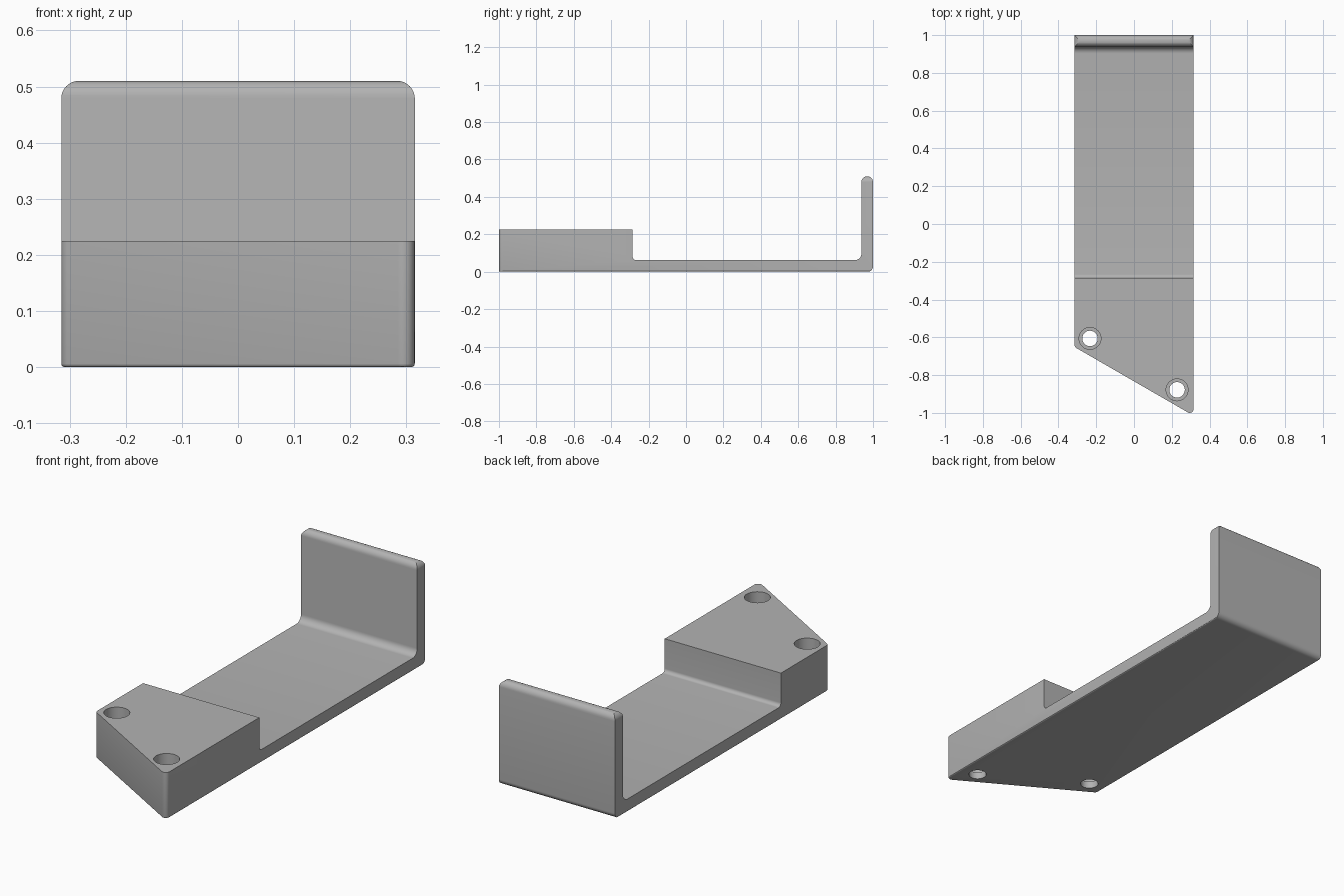
import bpy, bmesh, math
from mathutils import Vector

if "Cube" in bpy.data.objects:
    bpy.data.objects.remove(bpy.data.objects["Cube"])

HALF = 0.315        # half width
SEGS = 8            # steps per rounded corner


def rounded(points):
    """Outline from (u, v, radius) corners, each replaced by an arc."""
    out, n = [], len(points)
    for i, (u, v, r) in enumerate(points):
        p = Vector((u, v))
        if r == 0:
            out.append(p)
            continue
        a = (Vector(points[i - 1][:2]) - p).normalized()
        b = (Vector(points[(i + 1) % n][:2]) - p).normalized()
        half = a.angle(b) / 2
        centre = p + (a + b).normalized() * (r / math.sin(half))
        start = p + a * (r / math.tan(half)) - centre
        end = p + b * (r / math.tan(half)) - centre
        sweep = start.angle_signed(end)
        for k in range(SEGS + 1):
            t = -sweep * k / SEGS      # angle_signed is clockwise
            c, s = math.cos(t), math.sin(t)
            out.append(centre + Vector((start.x * c - start.y * s,
                                        start.x * s + start.y * c)))
    return out


def prism(name, outline, place, lo, hi, bottom_bevel=0):
    """Extrude an outline from lo to hi; place maps (u, v, w) to xyz."""
    bm = bmesh.new()
    low = [bm.verts.new(place(p.x, p.y, lo)) for p in outline]
    high = [bm.verts.new(place(p.x, p.y, hi)) for p in outline]
    base = bm.faces.new(low)
    bm.faces.new(high)
    n = len(low)
    for i in range(n):
        j = (i + 1) % n
        bm.faces.new((low[i], low[j], high[j], high[i]))
    bmesh.ops.recalc_face_normals(bm, faces=bm.faces)
    if bottom_bevel:
        bmesh.ops.bevel(bm, geom=list(base.edges), offset=bottom_bevel,
                        segments=3, profile=0.5, affect='EDGES')
    mesh = bpy.data.meshes.new(name)
    bm.to_mesh(mesh)
    bm.free()
    obj = bpy.data.objects.new(name, mesh)
    bpy.context.collection.objects.link(obj)
    return obj


def combine(obj, tool, operation):
    mod = obj.modifiers.new(operation, 'BOOLEAN')
    mod.operation, mod.object, mod.solver = operation, tool, 'EXACT'
    bpy.context.view_layer.objects.active = obj
    bpy.ops.object.modifier_apply(modifier=mod.name)
    bpy.data.objects.remove(tool)


# Side profile: mounting block, thin plate and upright lip
side = rounded([(-1.1, 0, 0), (1, 0, 0.028), (1, 0.51, 0.0305), (0.938, 0.51, 0.0305),
                (0.938, 0.062, 0.035), (-0.285, 0.062, 0.018),
                (-0.285, 0.225, 0), (-1.1, 0.225, 0)])
bracket = prism("hook_bracket", side, lambda u, v, w: (w, u, v), -0.4, 0.4)

# Plan outline: slanted front with softened corners and bottom edge
plan = rounded([(-HALF, -0.651, 0.02), (HALF, -1.0146, 0.02), (HALF, 1.1, 0), (-HALF, 1.1, 0)])
combine(bracket, prism("plan_cutter", plan, lambda u, v, w: (u, v, w), 0, 0.7, 0.006), 'INTERSECT')

# Front outline: rounded upper corners of the lip
front = rounded([(-HALF - 0.0002, -0.1, 0), (HALF + 0.0002, -0.1, 0),
                 (HALF + 0.0002, 0.5102, 0.032), (-HALF - 0.0002, 0.5102, 0.032)])
combine(bracket, prism("lip_cutter", front, lambda u, v, w: (u, w, v), -1.2, 1.2), 'INTERSECT')

# Counterbored screw holes
for x, y in ((-0.233, -0.606), (0.228, -0.878)):
    for radius, lo in ((0.041, -0.1), (0.058, 0.035)):
        ring = [Vector((x + radius * math.cos(math.tau * k / 40),
                        y + radius * math.sin(math.tau * k / 40))) for k in range(40)]
        combine(bracket, prism("hole_cutter", ring, lambda u, v, w: (u, v, w), lo, 0.4), 'DIFFERENCE')

# Plain grey finish
grey = bpy.data.materials.new("grey")
grey.diffuse_color = (0.45, 0.45, 0.45, 1)
grey.use_nodes = True
grey.node_tree.nodes["Principled BSDF"].inputs["Base Color"].default_value = grey.diffuse_color
bracket.data.materials.clear()
bracket.data.materials.append(grey)
for face in bracket.data.polygons:
    face.material_index = 0
bpy.ops.object.select_all(action='DESELECT')
bracket.select_set(True)
bpy.context.view_layer.objects.active = bracket
bpy.ops.object.shade_smooth_by_angle(angle=math.radians(30))
